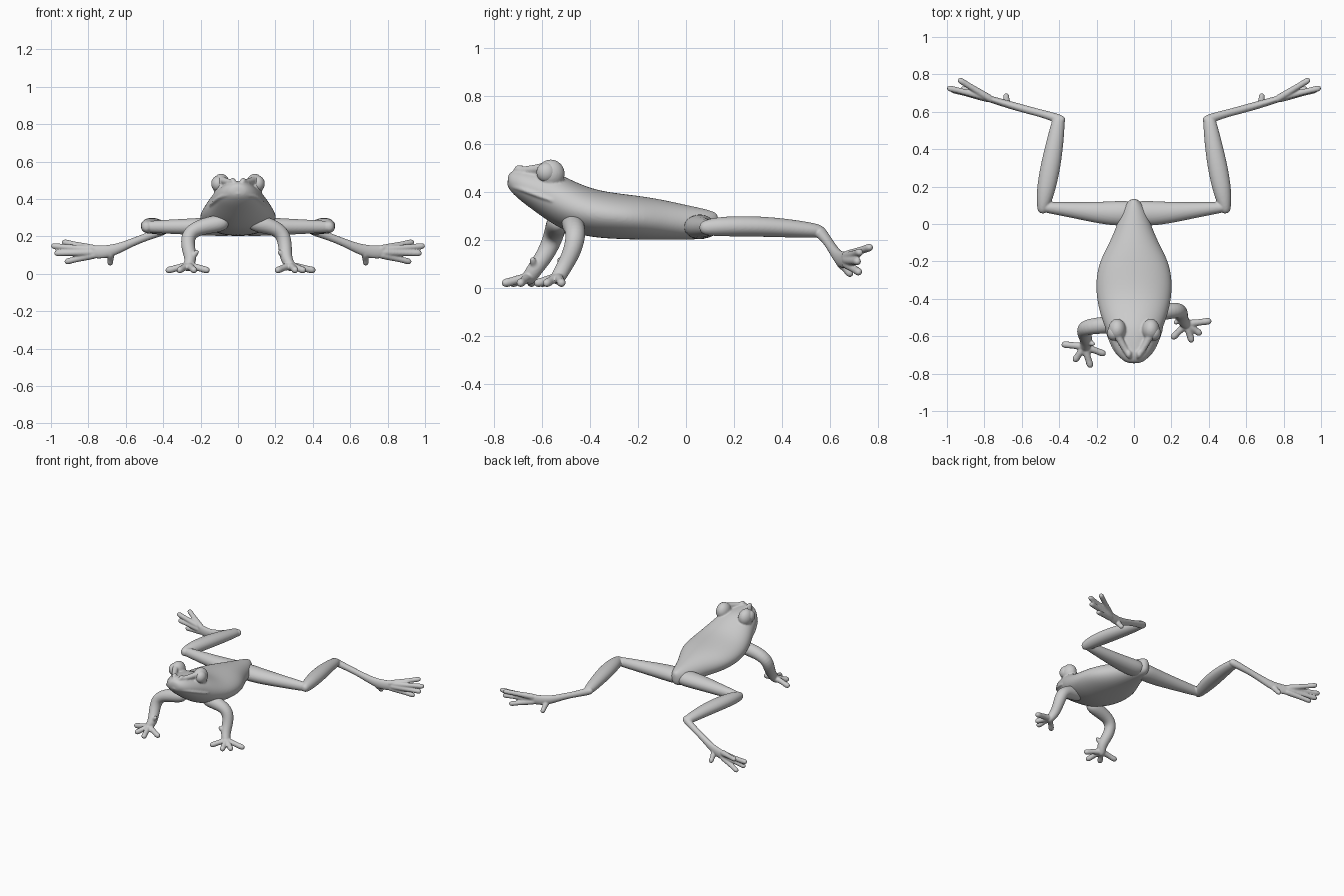
import bpy, bmesh, math
from mathutils import Vector, Matrix

if "Cube" in bpy.data.objects:
    bpy.data.objects.remove(bpy.data.objects["Cube"])

SIDES = 12


def bridge(bm, rings):
    for a, b in zip(rings, rings[1:]):
        for i in range(len(a)):
            j = (i + 1) % len(a)
            bm.faces.new((a[i], a[j], b[j], b[i]))
    bm.faces.new(list(reversed(rings[0])))
    bm.faces.new(rings[-1])


def tube(bm, pts):
    """Round-ended limb through (x, y, z, half width[, half height]) points."""
    P = [Vector(p[:3]) for p in pts]
    W = [p[3] for p in pts]
    H = [p[-1] for p in pts]
    side, stations, n = None, [], len(P)
    for i in range(n):
        t = (P[min(i + 1, n - 1)] - P[max(i - 1, 0)]).normalized()
        if side is None:
            side = t.cross(Vector((0, 0, 1)))
        side = (side - t * side.dot(t)).normalized()
        up = side.cross(t)
        r = min(W[i], H[i])
        caps = [(0, 1)]
        if i == 0:
            caps = [(-r, .3), (-.75 * r, .72), (0, 1)]
        elif i == n - 1:
            caps = [(0, 1), (.75 * r, .72), (r, .3)]
        for off, s in caps:
            stations.append((P[i] + t * off, side * W[i] * s, up * H[i] * s))
    rings = []
    for c, a, b in stations:
        ang = [2 * math.pi * k / SIDES for k in range(SIDES)]
        rings.append([bm.verts.new(c + a * math.cos(q) + b * math.sin(q)) for q in ang])
    bridge(bm, rings)


def ball(bm, c, r):
    m = Matrix.Translation(c) @ Matrix.Diagonal((*r, 1))
    bmesh.ops.create_uvsphere(bm, u_segments=20, v_segments=12, radius=1, matrix=m)


def finish(name, bm, voxel=.006, mirror=False):
    """Subdivide, fuse the overlapping pieces and smooth the joins."""
    bmesh.ops.recalc_face_normals(bm, faces=bm.faces)
    me = bpy.data.meshes.new(name)
    bm.to_mesh(me)
    bm.free()
    for p in me.polygons:
        p.use_smooth = True
    ob = bpy.data.objects.new(name, me)
    bpy.context.collection.objects.link(ob)
    ob.modifiers.new("round", "SUBSURF").levels = 2
    ob.modifiers["round"].render_levels = 2
    if voxel:
        r = ob.modifiers.new("fuse", "REMESH")
        r.mode, r.voxel_size, r.use_smooth_shade = "VOXEL", voxel, True
        s = ob.modifiers.new("soften", "SMOOTH")
        s.factor, s.iterations = .5, 3
    if mirror:
        m = ob.modifiers.new("mirror", "MIRROR")
        m.use_mirror_merge = False
    return ob


# body and head: y, half width, bottom z, widest z, top z
sections = [
    (-.745, .025, .425, .445, .465), (-.735, .055, .405, .44, .485),
    (-.70, .092, .37, .425, .498), (-.65, .118, .332, .41, .495),
    (-.60, .138, .295, .39, .492), (-.55, .157, .262, .365, .485),
    (-.50, .178, .235, .34, .462), (-.40, .203, .21, .31, .415),
    (-.30, .207, .203, .30, .397), (-.20, .188, .20, .29, .386),
    (-.10, .132, .20, .28, .37), (0, .09, .20, .27, .347),
    (.08, .065, .203, .26, .33), (.12, .035, .215, .265, .318), (.135, .012, .245, .275, .305)]
bm = bmesh.new()
rings = []
for y, w, lo, mid, hi in sections:
    ring = []
    for k in range(20):
        a = 2 * math.pi * k / 20
        s = math.sin(a)
        ring.append(bm.verts.new((w * math.cos(a), y, mid + s * ((hi - mid) if s > 0 else (mid - lo)))))
    rings.append(ring)
bridge(bm, rings)
# eye bulges, brow ridges, nostrils and lips
for sx in (1, -1):
    ball(bm, (sx * .09, -.565, .476), (.048, .06, .06))
    tube(bm, [(sx * .095, -.58, .505, .022), (sx * .06, -.65, .492, .018), (sx * .025, -.705, .49, .016)])
    ball(bm, (sx * .028, -.695, .497), (.016, .022, .016))
    tube(bm, [(0, -.738, .43, .01), (sx * .06, -.722, .424, .01), (sx * .1, -.68, .41, .01),
              (sx * .13, -.615, .385, .01), (sx * .15, -.56, .365, .007)])
finish("body", bm)

# eyeballs
bm = bmesh.new()
ball(bm, (.108, -.583, .482), (.036, .042, .042))
finish("eyeballs", bm, voxel=0, mirror=True)


# front legs with splayed fingers
def front_leg(name, arm, tips, thumb):
    bm = bmesh.new()
    tube(bm, arm)
    palm = Vector(arm[-1][:3])
    for t in tips:
        tip = Vector((*t, .021))
        mid = palm.lerp(tip, .5) + Vector((0, 0, .004))
        tube(bm, [(*palm, .024), (*mid, .018), (*palm.lerp(tip, .8), .018), (*tip, .02)])
    tube(bm, thumb)
    finish(name, bm, .005)


front_leg("front_leg_right",
          [(.1, -.475, .27, .05), (.19, -.465, .25, .045), (.24, -.46, .215, .043), (.253, -.475, .15, .039),
           (.255, -.51, .085, .034), (.28, -.535, .042, .033, .028)],
          [(.395, -.52), (.345, -.58), (.305, -.615), (.215, -.6)],
          [(.255, -.51, .085, .02), (.225, -.525, .115, .014)])
front_leg("front_leg_left",
          [(-.1, -.535, .27, .05), (-.21, -.545, .25, .045), (-.27, -.555, .21, .043), (-.268, -.585, .14, .039),
           (-.25, -.63, .08, .034), (-.265, -.655, .042, .033, .028)],
          [(-.368, -.645), (-.31, -.72), (-.236, -.75), (-.17, -.69)],
          [(-.25, -.63, .085, .02), (-.222, -.64, .115, .014)])

# hind legs: thigh, shin, foot and toes
bm = bmesh.new()
tube(bm, [(.03, .058, .255, .072, .056), (.14, .056, .253, .066, .052), (.3, .072, .252, .047, .043),
          (.43, .085, .252, .034, .036), (.49, .09, .252, .026, .03)])
tube(bm, [(.487, .09, .252, .034, .036), (.475, .16, .257, .05, .044), (.45, .29, .257, .057, .045),
          (.425, .42, .25, .049, .041), (.405, .545, .238, .038, .032)])
tube(bm, [(.395, .558, .235, .028), (.46, .582, .208, .022), (.55, .605, .175, .021),
          (.64, .63, .135, .022, .028), (.71, .65, .115, .02, .038), (.79, .675, .118, .018, .036)])
for root, tip in [((.77, .67, .135), (.925, .765, .168)), ((.78, .675, .13), (.982, .724, .148)),
                  ((.78, .67, .115), (.965, .715, .11)), ((.77, .67, .1), (.91, .72, .067)),
                  ((.68, .645, .105), (.683, .682, .062))]:
    a, b = Vector(root), Vector(tip)
    tube(bm, [(*a, .022), (*a.lerp(b, .5), .017), (*a.lerp(b, .82), .016), (*b, .018)])
finish("hind_legs", bm, .005, mirror=True)
